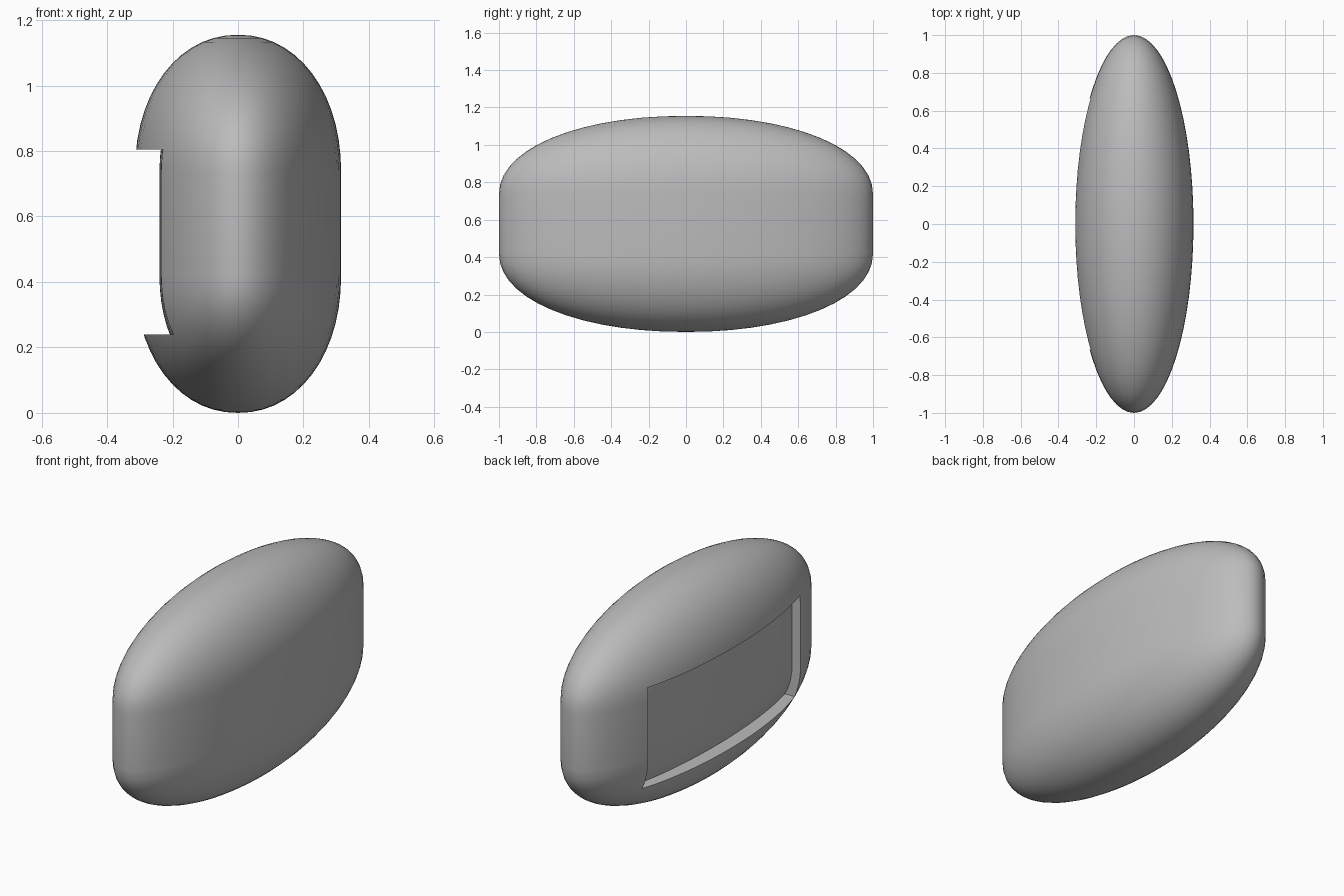
import bpy
import bmesh
from math import sin, cos, pi

SEGMENTS, RINGS = 64, 14
Z_LOW, Z_HIGH = 0.42, 0.735        # straight band between the domed ends

cube = bpy.data.objects.get("Cube")
if cube:
    bpy.data.objects.remove(cube, do_unlink=True)

grey = bpy.data.materials.new("plain grey")
grey.use_nodes = True
colour = (0.5, 0.5, 0.5, 1)
grey.diffuse_color = colour
grey.node_tree.nodes["Principled BSDF"].inputs["Base Color"].default_value = colour


def make_object(name, bm):
    bmesh.ops.recalc_face_normals(bm, faces=bm.faces)
    mesh = bpy.data.meshes.new(name)
    bm.to_mesh(mesh)
    bm.free()
    mesh.materials.append(grey)
    obj = bpy.data.objects.new(name, mesh)
    bpy.context.collection.objects.link(obj)
    return obj


def oval_capsule(name, half_x, half_y, dome, power):
    """Elliptical band closed by a dome above and below."""
    bm = bmesh.new()
    steps = [i * pi / 2 / RINGS for i in range(RINGS)]
    dome_rings = [(cos(t) ** (2 / power), sin(t) ** (2 / power) * dome) for t in steps]
    profile = [(r, Z_LOW - h) for r, h in reversed(dome_rings)]
    profile += [(r, Z_HIGH + h) for r, h in dome_rings]
    loops = []
    for r, z in profile:
        angles = [2 * pi * i / SEGMENTS for i in range(SEGMENTS)]
        loops.append([bm.verts.new((half_x * r * cos(a), half_y * r * sin(a), z))
                      for a in angles])
    for low, high in zip(loops, loops[1:]):
        for i in range(SEGMENTS):
            j = (i + 1) % SEGMENTS
            bm.faces.new((low[i], low[j], high[j], high[i]))
    for loop, z in ((loops[0], Z_LOW - dome), (loops[-1], Z_HIGH + dome)):
        tip = bm.verts.new((0, 0, z))
        for i in range(SEGMENTS):
            bm.faces.new((loop[i], loop[(i + 1) % SEGMENTS], tip))
    return make_object(name, bm)


def subtract(target, cutter):
    mod = target.modifiers.new("cut", 'BOOLEAN')
    mod.operation, mod.solver, mod.object = 'DIFFERENCE', 'EXACT', cutter
    bpy.context.view_layer.objects.active = target
    bpy.ops.object.modifier_apply(modifier=mod.name)
    bpy.data.objects.remove(cutter, do_unlink=True)


# Outer shell
body = oval_capsule("body", 0.315, 1.0, 0.42, 2.1)

# Recess on one flank: a box whose inner side follows a smaller capsule
bm = bmesh.new()
bmesh.ops.create_cube(bm, size=1)
bmesh.ops.scale(bm, vec=(0.4, 1.33, 0.565), verts=bm.verts)
bmesh.ops.translate(bm, vec=(-0.3, 0, 0.5225), verts=bm.verts)
recess = make_object("recess_cutter", bm)
recess.hide_render = True
core = oval_capsule("recess_core", 0.24, 1.03, 0.345, 2.1)
core.hide_render = True
subtract(recess, core)
subtract(body, recess)

# Smooth shading with crisp recess edges
bpy.ops.object.select_all(action='DESELECT')
body.select_set(True)
bpy.context.view_layer.objects.active = body
bpy.ops.object.shade_smooth_by_angle(angle=pi / 6)
